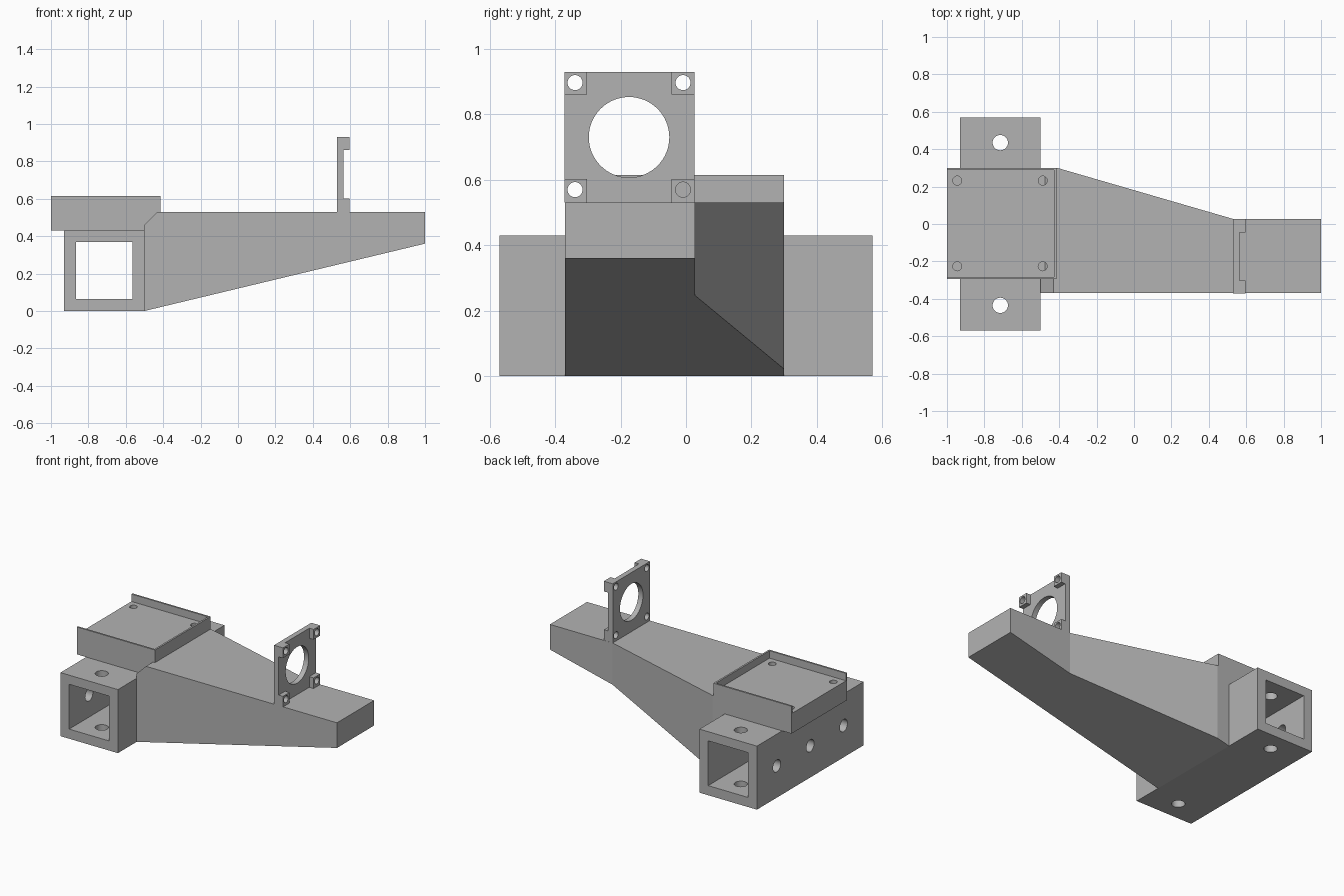
import bpy, bmesh
from math import radians
from mathutils import Matrix, Vector

if "Cube" in bpy.data.objects:
    bpy.data.objects.remove(bpy.data.objects["Cube"], do_unlink=True)

grey = bpy.data.materials.new("plain grey")
grey.use_nodes = True
COLOUR = (0.45, 0.45, 0.45, 1)
grey.diffuse_color = COLOUR
grey.node_tree.nodes["Principled BSDF"].inputs["Base Color"].default_value = COLOUR


def finish(name, bm):
    bmesh.ops.recalc_face_normals(bm, faces=bm.faces)
    mesh = bpy.data.meshes.new(name)
    bm.to_mesh(mesh)
    bm.free()
    mesh.materials.append(grey)
    obj = bpy.data.objects.new(name, mesh)
    bpy.context.collection.objects.link(obj)
    return obj


def box(name, x, y, z):
    """Box from its (low, high) range on each axis."""
    bm = bmesh.new()
    bmesh.ops.create_cube(bm, size=1)
    for v in bm.verts:
        v.co = Vector([(r[0] + r[1]) / 2 + c * (r[1] - r[0]) for c, r in zip(v.co, (x, y, z))])
    return finish(name, bm)


def drill(centre, axis, radius, depth, sides=32):
    """Round cutter along the x or z axis."""
    bm = bmesh.new()
    turn = Matrix.Rotation(radians(90), 4, "Y") if axis == "x" else Matrix()
    bmesh.ops.create_cone(bm, cap_ends=True, segments=sides, radius1=radius, radius2=radius,
                          depth=depth, matrix=Matrix.Translation(centre) @ turn)
    return finish("cutter", bm)


def combine(obj, others, operation="DIFFERENCE"):
    """Apply booleans with the other objects, then remove them."""
    for other in others:
        mod = obj.modifiers.new("cut", "BOOLEAN")
        mod.object, mod.operation, mod.solver = other, operation, "EXACT"
    bpy.context.view_layer.update()
    graph = bpy.context.evaluated_depsgraph_get()
    mesh = bpy.data.meshes.new_from_object(obj.evaluated_get(graph))
    obj.modifiers.clear()
    obj.data = mesh
    for other in others:
        bpy.data.objects.remove(other, do_unlink=True)


def smooth(obj):
    bpy.ops.object.select_all(action="DESELECT")
    obj.select_set(True)
    bpy.context.view_layer.objects.active = obj
    bpy.ops.object.shade_smooth_by_angle(angle=radians(30))


# Square tube, open at both ends, with bolt holes
tube = box("square_tube", (-0.93, -0.5), (-0.57, 0.57), (0, 0.43))
cuts = [box("cutter", (-0.865, -0.565), (-0.7, 0.7), (0.065, 0.368))]
cuts += [drill((-0.715, y, 0.2), "z", 0.041, 1) for y in (-0.435, 0.435)]
cuts += [drill((-0.9, y, 0.215), "x", 0.041, 0.2) for y in (-0.357, 0, 0.357)]
combine(tube, cuts)
smooth(tube)

# Tapered arm: side profile extruded across, then trimmed along the slanted back
side = [(-0.5, 0), (1, 0.36), (1, 0.53), (-0.43, 0.53), (-0.5, 0.46)]
bm = bmesh.new()
face = bm.faces.new([bm.verts.new((x, -0.37, z)) for x, z in side])
grown = bmesh.ops.extrude_face_region(bm, geom=[face])["geom"]
bmesh.ops.translate(bm, vec=(0, 0.67, 0), verts=[g for g in grown if isinstance(g, bmesh.types.BMVert)])
arm = finish("tapered_arm", bm)
trim = [(-0.41, 0.3), (0.53, 0.027), (1.1, 0.027), (1.1, 0.5), (-0.41, 0.5)]
bm = bmesh.new()
face = bm.faces.new([bm.verts.new((x, y, -0.2)) for x, y in trim])
grown = bmesh.ops.extrude_face_region(bm, geom=[face])["geom"]
bmesh.ops.translate(bm, vec=(0, 0, 1), verts=[g for g in grown if isinstance(g, bmesh.types.BMVert)])
combine(arm, [finish("cutter", bm)])

# Tray with a thin rim on three sides and blind screw holes
tray = box("tray", (-1, -0.415), (-0.295, 0.3), (0.43, 0.615))
cuts = [box("cutter", (-1.1, -0.427), (-0.283, 0.288), (0.565, 0.7))]
cuts += [drill((x, y, 0.565), "z", 0.024, 0.16) for x in (-0.945, -0.488) for y in (-0.226, 0.232)]
combine(tray, cuts)
smooth(tray)

# Upright mounting plate with corner pads, a round opening and screw holes
plate = box("mounting_plate", (0.53, 0.565), (-0.372, 0.026), (0.53, 0.93))
pads = [box("pad", (0.55, 0.597), y, z)
        for y in ((-0.372, -0.303), (-0.045, 0.026)) for z in ((0.53, 0.602), (0.861, 0.93))]
combine(plate, pads, "UNION")
cuts = [drill((0.55, -0.174, 0.73), "x", 0.123, 0.3, 64)]
cuts += [drill((0.55, y, z), "x", 0.023, 0.3) for y in (-0.339, -0.009) for z in (0.57, 0.897)]
combine(plate, cuts)
smooth(plate)
